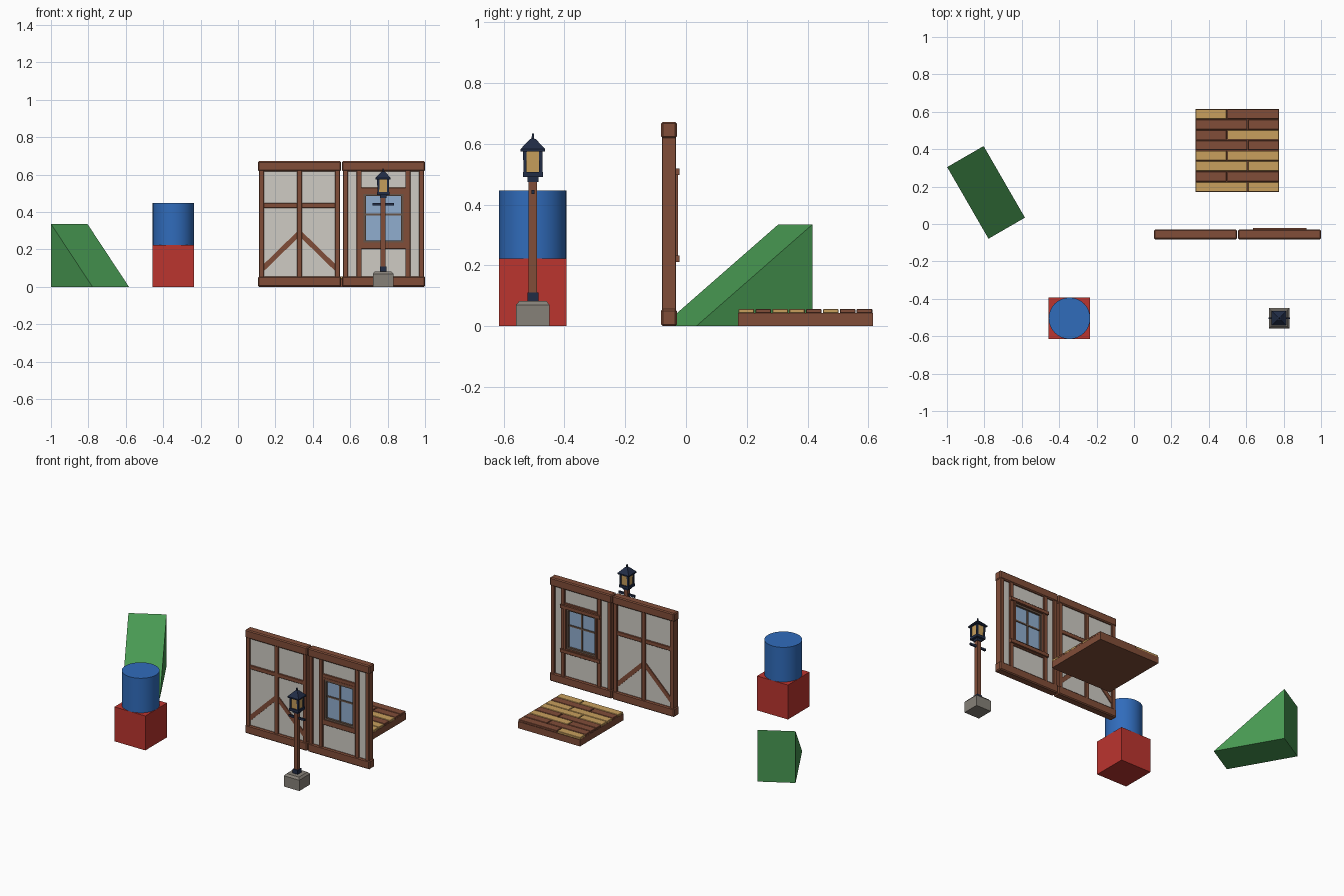
import bpy, bmesh
from math import atan2, hypot, radians
from mathutils import Matrix, Vector

cube = bpy.data.objects.get("Cube")
if cube:
    bpy.data.objects.remove(cube, do_unlink=True)


def make_material(name, rgb):
    m = bpy.data.materials.new(name)
    m.use_nodes = True
    m.diffuse_color = (*rgb, 1)
    m.node_tree.nodes["Principled BSDF"].inputs["Base Color"].default_value = (*rgb, 1)
    return m


RED = make_material("red", (0.5, 0.035, 0.028))
BLUE = make_material("blue", (0.03, 0.15, 0.5))
GREEN = make_material("green", (0.065, 0.32, 0.085))
TIMBER = make_material("brown timber", (0.22, 0.075, 0.04))
TAN = make_material("tan wood", (0.58, 0.35, 0.11))
PLASTER = make_material("pale plaster", (0.62, 0.6, 0.55))
STONE = make_material("grey stone", (0.24, 0.22, 0.19))
IRON = make_material("navy iron", (0.015, 0.025, 0.06))
GLASS = make_material("pale blue glass", (0.28, 0.42, 0.62))
SASH = make_material("dark sash wood", (0.14, 0.09, 0.065))


def finish(name, bm, mat, bevel=0):
    bmesh.ops.recalc_face_normals(bm, faces=bm.faces)
    mesh = bpy.data.meshes.new(name)
    bm.to_mesh(mesh)
    bm.free()
    ob = bpy.data.objects.new(name, mesh)
    mesh.materials.append(mat)
    bpy.context.collection.objects.link(ob)
    if bevel:
        mod = ob.modifiers.new("Bevel", 'BEVEL')
        mod.width, mod.segments = bevel, 1
    return ob


def box(name, x, y, z, mat, bevel=0):
    """Box from (low, high) ranges on each axis."""
    bm = bmesh.new()
    bmesh.ops.create_cube(bm, size=1)
    for v in bm.verts:
        v.co = [(r[0] + r[1]) / 2 + c * (r[1] - r[0]) for c, r in zip(v.co, (x, y, z))]
    return finish(name, bm, mat, bevel)


def square_stack(name, cx, cy, rings, mat):
    """Square sections (half width, height) joined from bottom to top."""
    bm = bmesh.new()
    loops = [[bm.verts.new((cx + sx * h, cy + sy * h, z))
              for sx, sy in ((-1, -1), (1, -1), (1, 1), (-1, 1))] for h, z in rings]
    for a, b in zip(loops, loops[1:]):
        for i in range(4):
            j = (i + 1) % 4
            bm.faces.new((a[i], a[j], b[j], b[i]))
    bm.faces.new(loops[0])
    bm.faces.new(loops[-1])
    return finish(name, bm, mat)


def brace(name, start, end, width, y, mat):
    """Slanted timber between two (x, z) points."""
    dx, dz = end[0] - start[0], end[1] - start[1]
    bm = bmesh.new()
    bmesh.ops.create_cube(bm, size=1)
    bmesh.ops.scale(bm, vec=(hypot(dx, dz), y[1] - y[0], width), verts=bm.verts)
    mid = Vector(((start[0] + end[0]) / 2, sum(y) / 2, (start[1] + end[1]) / 2))
    bm.transform(Matrix.Translation(mid) @ Matrix.Rotation(-atan2(dz, dx), 4, 'Y'))
    return finish(name, bm, mat)


# Toy block and drum
BX, BY, R = -0.345, -0.504, 0.111
box("red_block", (BX - R, BX + R), (BY - R, BY + R), (0, 0.223), RED)
bm = bmesh.new()
bmesh.ops.create_cone(bm, cap_ends=True, segments=32, radius1=R, radius2=R, depth=0.224)
bm.transform(Matrix.Translation((BX, BY, 0.335)))
drum = finish("blue_drum", bm, BLUE)
bpy.context.view_layer.objects.active = drum
drum.select_set(True)
bpy.ops.object.shade_smooth_by_angle(angle=radians(40))
drum.select_set(False)

# Ramp: triangular profile extruded across its width, turned on the ground
bm = bmesh.new()
sides = [[bm.verts.new((sx * 0.1125, y, z)) for y, z in ((0.221, 0), (0.221, 0.335), (-0.221, 0))]
         for sx in (-1, 1)]
for s in sides:
    bm.faces.new(s)
for i in range(3):
    j = (i + 1) % 3
    bm.faces.new((sides[0][i], sides[0][j], sides[1][j], sides[1][i]))
bm.transform(Matrix.Translation((-0.791, 0.169, 0)) @ Matrix.Rotation(radians(30), 4, 'Z'))
finish("green_ramp", bm, GREEN)

# Wall parts shared by both panels
WY = -0.056


def deep(half):
    return (WY - half, WY + half)


def post(name, cx, z0=0.05, z1=0.625):
    box(name, (cx - 0.0135, cx + 0.0135), deep(0.023), (z0, z1), TIMBER, 0.002)


def wall_frame(name, cx):
    w = 0.222
    box(name + "_sill_beam", (cx - w, cx + w), deep(0.026), (0, 0.056), TIMBER, 0.006)
    box(name + "_top_beam", (cx - w, cx + w), deep(0.026), (0.618, 0.672), TIMBER, 0.006)
    for side, s in (("right", -1), ("left", 1)):
        post(f"{name}_{side}_post", cx + s * 0.203)


# Plain wall with braces
C1 = 0.329
wall_frame("braced_wall", C1)
box("braced_wall_plaster", (C1 - 0.2, C1 + 0.2), deep(0.013), (0.05, 0.62), PLASTER)
post("braced_wall_middle_post", C1)
box("braced_wall_rail", (C1 - 0.195, C1 + 0.195), deep(0.021), (0.421, 0.447), TIMBER, 0.002)
for side, s in (("right", -1), ("left", 1)):
    brace(f"{side}_brace", (C1, 0.289), (C1 + s * 0.2, 0.094), 0.027, deep(0.019), TIMBER)

# Window wall
C2 = 0.778
wall_frame("window_wall", C2)
for side, s in (("right", -1), ("left", 1)):
    box(f"{side}_plaster", sorted((C2 + s * 0.12, C2 + s * 0.2)), deep(0.013), (0.05, 0.62), PLASTER)
    post(f"{side}_window_post", C2 + s * 0.13)
for name, z in (("upper", (0.52, 0.62)), ("lower", (0.05, 0.215))):
    box(name + "_plaster", (C2 - 0.125, C2 + 0.125), deep(0.013), z, PLASTER)
for name, z in (("window_lintel", (0.506, 0.531)), ("window_ledge", (0.202, 0.227))):
    box(name, (C2 - 0.12, C2 + 0.12), deep(0.021), z, TIMBER, 0.002)

# Window: nested frames, glass and bars
WZ = 0.3665


def frame(name, hw, hh, t, y, mat):
    for side, s in (("right", -1), ("left", 1)):
        box(f"{name}_{side}", sorted((C2 + s * hw, C2 + s * (hw - t))), y, (WZ - hh, WZ + hh), mat)
    for side, s in (("bottom", -1), ("top", 1)):
        box(f"{name}_{side}", (C2 - hw + t, C2 + hw - t), y, sorted((WZ + s * hh, WZ + s * (hh - t))), mat)


frame("window_casing", 0.118, 0.142, 0.012, (WY - 0.023, WY + 0.03), TIMBER)
frame("window_sash", 0.106, 0.13, 0.012, deep(0.018), SASH)
box("window_glass", (C2 - 0.1, C2 + 0.1), deep(0.005), (WZ - 0.125, WZ + 0.125), GLASS)
box("window_upright_bar", (C2 - 0.005, C2 + 0.005), deep(0.011), (WZ - 0.12, WZ + 0.12), SASH)
box("window_cross_bar", (C2 - 0.096, C2 + 0.096), deep(0.01), (WZ + 0.015, WZ + 0.025), SASH)
# Trim standing proud of the back
for name, z in (("back_lintel", (0.498, 0.519)), ("back_ledge", (0.211, 0.232))):
    box(name, (C2 - 0.143, C2 + 0.143), (WY, WY + 0.034), z, TIMBER)

# Plank floor: each row is (first colour, second colour), from the front
FX, FY, HALF = 0.552, 0.393, 0.222
box("floor_base", (FX - HALF, FX + HALF), (FY - HALF, FY + HALF), (0, 0.043), TIMBER)
rows = ((TAN, TAN), (TIMBER, TIMBER), (TAN, TAN), (TAN, TAN),
        (TIMBER, TIMBER), (TIMBER, TAN), (TIMBER, TIMBER), (TAN, TIMBER))
DEPTH = 2 * HALF / len(rows)
for i, (first, second) in enumerate(rows):
    seam = FX + (0.055 if i % 2 == 0 else -0.055)
    y = (FY - HALF + i * DEPTH + 0.002, FY - HALF + (i + 1) * DEPTH - 0.002)
    box("floor_plank", (FX - HALF, seam - 0.002), y, (0.042, 0.056), first, 0.002)
    box("floor_plank", (seam + 0.002, FX + HALF), y, (0.042, 0.056), second, 0.002)

# Street lamp
LX, LY = 0.776, -0.504
square_stack("lamp_base", LX, LY, [(0.055, 0), (0.055, 0.07), (0.044, 0.083)], STONE)
square_stack("lamp_foot_collar", LX, LY, [(0.018, 0.08), (0.018, 0.11)], IRON)
square_stack("lamp_post", LX, LY, [(0.0135, 0.08), (0.0135, 0.488)], TIMBER)
box("lamp_crossbar", (LX - 0.058, LX + 0.058), (LY - 0.005, LY + 0.005), (0.434, 0.448), IRON)
square_stack("lamp_neck", LX, LY, [(0.018, 0.475), (0.018, 0.495)], IRON)
square_stack("lantern_floor", LX, LY, [(0.033, 0.49), (0.033, 0.507)], IRON)
square_stack("lantern_panes", LX, LY, [(0.025, 0.507), (0.028, 0.577)], TAN)
for sx in (-1, 1):
    for sy in (-1, 1):
        square_stack("lantern_corner", LX + sx * 0.026, LY + sy * 0.026,
                     [(0.005, 0.505), (0.006, 0.577)], IRON)
square_stack("lantern_roof", LX, LY,
             [(0.04, 0.575), (0.04, 0.583), (0.01, 0.615), (0.004, 0.617), (0.003, 0.634)], IRON)
